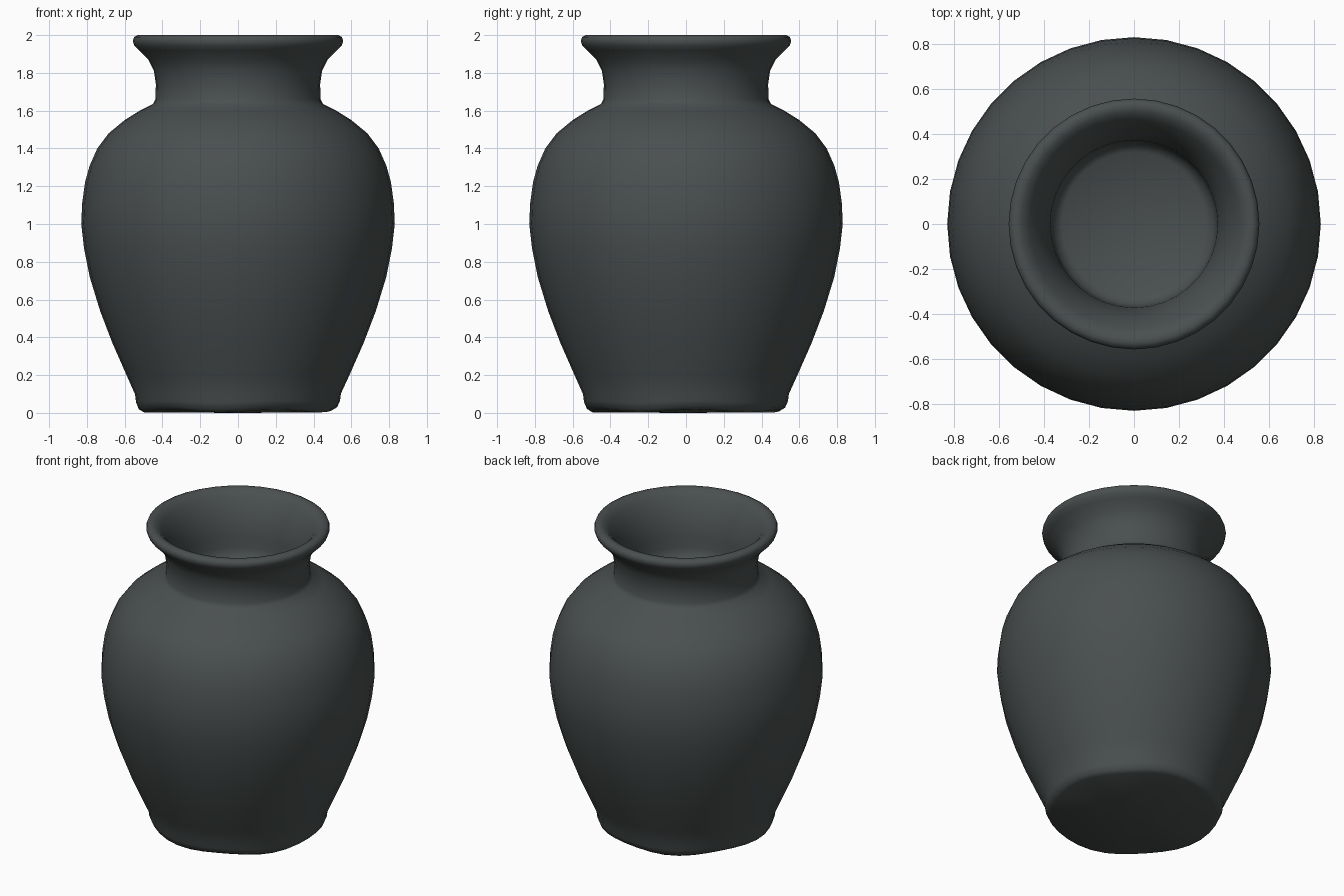
import bpy, bmesh, math

if "Cube" in bpy.data.objects:
    bpy.data.objects.remove(bpy.data.objects["Cube"])

# Dark clay colour
clay = bpy.data.materials.new("dark_grey_clay")
clay.diffuse_color = (0.068, 0.078, 0.078, 1)
clay.use_nodes = True
clay.node_tree.nodes["Principled BSDF"].inputs["Base Color"].default_value = clay.diffuse_color

# Profile (radius, height): base, belly, neck, rim, then down the inside
profile = [
    (0.50, 0.01), (0.525, 0.025), (0.54, 0.06), (0.545, 0.10), (0.59, 0.20), (0.665, 0.37),
    (0.73, 0.54), (0.785, 0.72), (0.815, 0.87), (0.83, 1.00),
    (0.825, 1.11), (0.81, 1.22), (0.785, 1.31), (0.745, 1.40), (0.685, 1.48),
    (0.60, 1.55), (0.52, 1.60), (0.45, 1.635),
    (0.437, 1.66), (0.435, 1.74), (0.445, 1.81), (0.475, 1.87), (0.525, 1.92),
    (0.55, 1.945), (0.557, 1.97), (0.55, 1.99), (0.53, 2.0), (0.50, 1.995),
    (0.465, 1.96), (0.42, 1.89), (0.39, 1.81), (0.372, 1.73), (0.368, 1.66),
    (0.355, 1.61), (0.32, 1.585),
]
N = 36
bm = bmesh.new()
rings = []
for r, z in profile:
    ring = []
    for i in range(N):
        a = 2 * math.pi * i / N
        # slight hand-made unevenness around the foot
        dz = 0.008 * math.sin(5 * a + 1) * max(0, 1 - z / 0.15)
        ring.append(bm.verts.new((r * math.cos(a), r * math.sin(a), max(0, z + dz))))
    rings.append(ring)
for a, b in zip(rings, rings[1:]):
    for i in range(N):
        j = (i + 1) % N
        bm.faces.new((a[i], a[j], b[j], b[i]))

# Underside and inner floor
for ring, z, flip in ((rings[0], 0.0, True), (rings[-1], 1.58, False)):
    c = bm.verts.new((0, 0, z))
    for i in range(N):
        tri = (ring[i], ring[(i + 1) % N], c)
        bm.faces.new(tri[::-1] if flip else tri)

mesh = bpy.data.meshes.new("vase")
bm.to_mesh(mesh)
bm.free()
mesh.materials.append(clay)
vase = bpy.data.objects.new("vase", mesh)
bpy.context.collection.objects.link(vase)
bpy.context.view_layer.objects.active = vase
vase.select_set(True)
bpy.ops.object.shade_smooth_by_angle(angle=math.radians(50))
